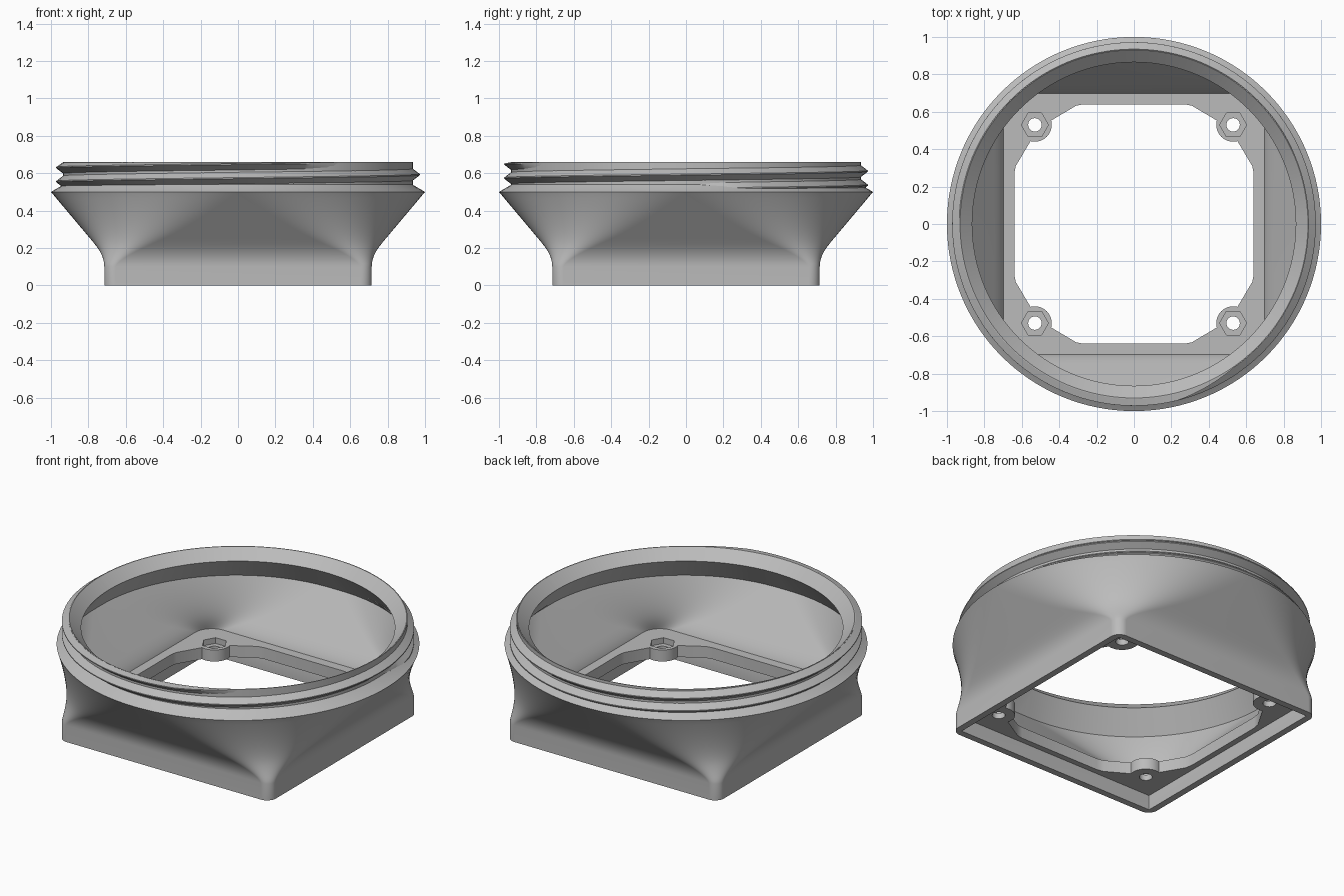
import bpy, bmesh, math
from math import sin, cos, pi, radians

cube = bpy.data.objects.get("Cube")
if cube:
    bpy.data.objects.remove(cube, do_unlink=True)

grey = bpy.data.materials.new("plain_grey")
grey.use_nodes = True
grey.diffuse_color = (0.5, 0.5, 0.5, 1)
grey.node_tree.nodes["Principled BSDF"].inputs["Base Color"].default_value = (0.5, 0.5, 0.5, 1)


def add_object(name, mesh):
    obj = bpy.data.objects.new(name, mesh)
    bpy.context.collection.objects.link(obj)
    mesh.materials.clear()
    mesh.materials.append(grey)
    bpy.ops.object.select_all(action='DESELECT')
    obj.select_set(True)
    bpy.context.view_layer.objects.active = obj
    bpy.ops.object.shade_smooth_by_angle(angle=radians(30))
    return obj


def rounded_square(half, corner, steps=32):
    """Outline of a square with round corners; a full corner gives a circle."""
    corner = min(corner, half - 0.002)
    points = []
    for quarter in range(4):
        turn = quarter * pi / 2
        cx = (half - corner) * math.sqrt(2) * cos(turn + pi / 4)
        cy = (half - corner) * math.sqrt(2) * sin(turn + pi / 4)
        for i in range(steps + 1):
            a = turn + i / steps * pi / 2
            points.append((cx + corner * cos(a), cy + corner * sin(a)))
    return points


def loft(name, sections, closed_loop=False, closed_ring=True):
    """Bridge a series of equal point rings."""
    bm = bmesh.new()
    rings = [[bm.verts.new(p) for p in section] for section in sections]
    pairs = list(zip(rings, rings[1:]))
    if closed_loop:
        pairs.append((rings[-1], rings[0]))
    for a, b in pairs:
        n = len(a)
        for i in range(n):
            j = (i + 1) % n
            bm.faces.new((a[i], a[j], b[j], b[i]))
    if not closed_loop:
        bm.faces.new(rings[0])
        bm.faces.new(rings[-1])
    bmesh.ops.recalc_face_normals(bm, faces=bm.faces)
    mesh = bpy.data.meshes.new(name)
    bm.to_mesh(mesh)
    bm.free()
    return add_object(name, mesh)


# Shell: square foot flowing into a round collar, hollow inside
def transition(z, inset=0.0):
    u = (z - 0.1) / 0.4
    s = 1.96 * u * u if u < 0.3 else 1.18 * u - 0.18
    return (0.715 + 0.285 * s - inset, 0.06 + 0.94 * s ** 0.78 - inset, z)


STEPS = 24
shell = [(0.675, 0.003, 0.09), (0.675, 0.003, 0), (0.715, 0.06, 0)]
shell += [transition(0.1 + 0.4 * i / STEPS) for i in range(STEPS + 1)]
shell += [(r, r, z) for r, z in
          ((0.94, 0.535), (0.935, 0.54), (0.935, 0.66), (0.93, 0.66), (0.865, 0.6))]
shell += [transition(0.47 - 0.31 * i / STEPS, 0.03) for i in range(STEPS + 1)]
loft("adapter_shell",
     [[(x, y, z) for x, y in rounded_square(h, c)] for h, c, z in shell],
     closed_loop=True)

# Screw thread: one tapered helical ridge
TURNS, PITCH, SEGMENTS = 1.85, 0.075, 240
ridge = []
for i in range(SEGMENTS + 1):
    t = i / SEGMENTS
    a = 2 * pi * TURNS * t
    mid = 0.5175 + PITCH * TURNS * t
    grow = max(0.02, min(1, t * 30, (1 - t) * 30))
    profile = ((0.933, -0.033), (0.933 + 0.039 * grow, -0.003),
               (0.933 + 0.039 * grow, 0.003), (0.933, 0.033))
    ridge.append([(r * cos(a), r * sin(a), min(mid + dz, 0.6595 + dz * 0.01))
                  for r, dz in profile])
loft("screw_thread", ridge)


# Mounting flange: flat plate with a bossed opening, screw holes, nut pockets
BOSS = 0.53


def opening():
    quarter = [(0.27, 0.64), (0.31, 0.632)]
    for i in range(17):
        a = radians(165 + 120 * i / 16)
        quarter.append((BOSS + 0.09 * cos(a), BOSS + 0.09 * sin(a)))
    quarter += [(0.632, 0.31), (0.64, 0.27)]
    points = []
    for k in range(4):
        c, s = round(cos(-k * pi / 2)), round(sin(-k * pi / 2))
        points += [(x * c - y * s, x * s + y * c) for x, y in quarter]
    return points


def polygon(cx, cy, radius, sides):
    return [(cx + radius * cos(2 * pi * i / sides), cy + radius * sin(2 * pi * i / sides))
            for i in range(sides)]


def plate(name, low, high, hole_radius, sides):
    outlines = [rounded_square(0.705, 0.1, 8), opening()]
    outlines += [polygon(sx * BOSS, sy * BOSS, hole_radius, sides)
                 for sx in (-1, 1) for sy in (-1, 1)]
    curve = bpy.data.curves.new(name + "_outline", 'CURVE')
    curve.dimensions = '2D'
    curve.fill_mode = 'BOTH'
    curve.extrude = (high - low) / 2
    for outline in outlines:
        spline = curve.splines.new('POLY')
        spline.points.add(len(outline) - 1)
        for point, (x, y) in zip(spline.points, outline):
            point.co = (x, y, 0, 1)
        spline.use_cyclic_u = True
    helper = bpy.data.objects.new(name + "_outline", curve)
    bpy.context.collection.objects.link(helper)
    graph = bpy.context.evaluated_depsgraph_get()
    mesh = bpy.data.meshes.new_from_object(helper.evaluated_get(graph))
    bpy.data.objects.remove(helper, do_unlink=True)
    bm = bmesh.new()
    bm.from_mesh(mesh)
    bmesh.ops.remove_doubles(bm, verts=bm.verts, dist=0.0001)
    bmesh.ops.translate(bm, verts=bm.verts, vec=(0, 0, (low + high) / 2))
    bmesh.ops.recalc_face_normals(bm, faces=bm.faces)
    bm.to_mesh(mesh)
    bm.free()
    add_object(name, mesh)


plate("flange_screw_holes", 0.09, 0.125, 0.036, 24)
plate("flange_nut_pockets", 0.125, 0.16, 0.072, 6)
